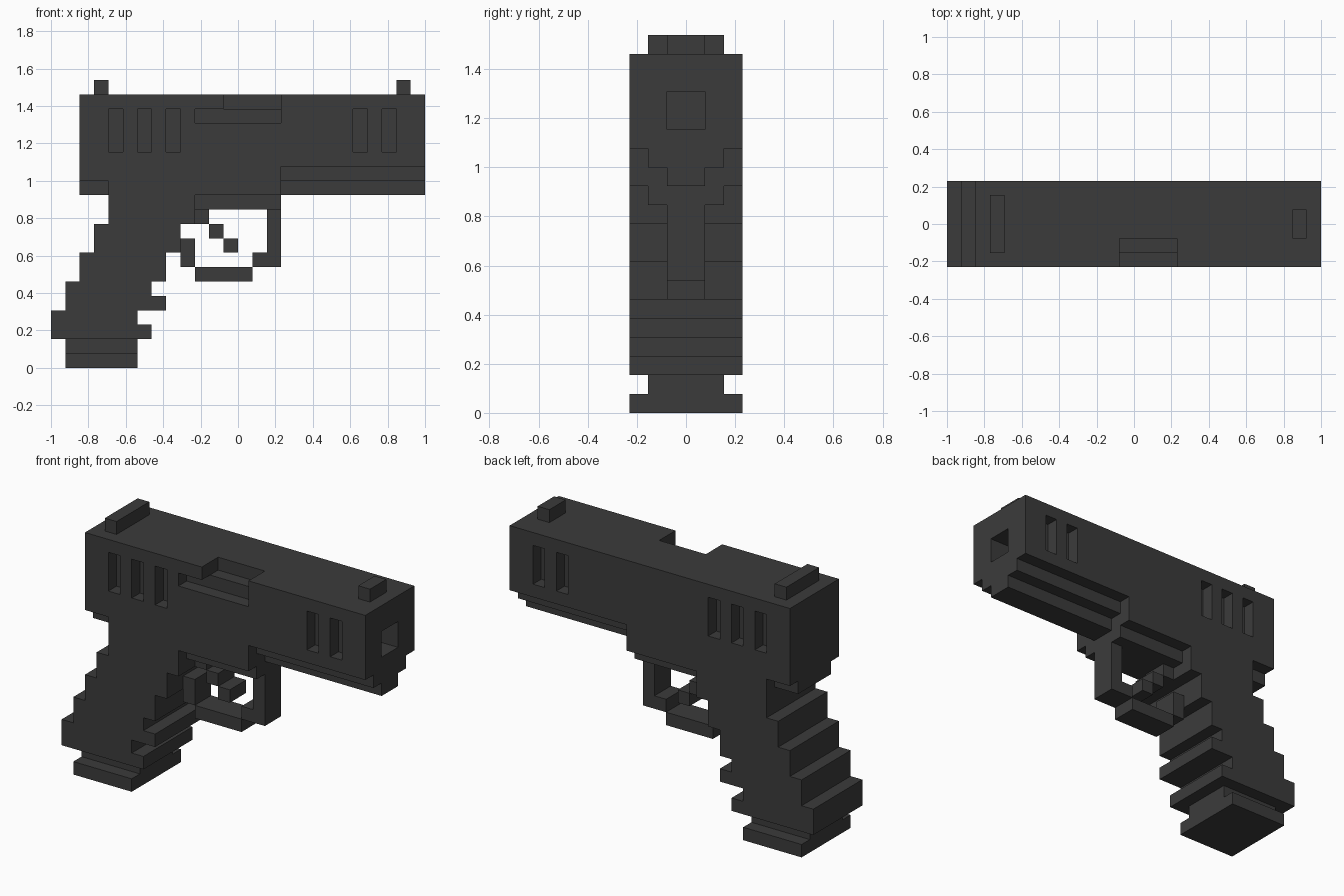
import bpy, bmesh

if "Cube" in bpy.data.objects:
    bpy.data.objects.remove(bpy.data.objects["Cube"])

U = 1 / 13  # one block; the model is 26 x 6 x 20 blocks

mat = bpy.data.materials.new("charcoal")
mat.diffuse_color = (0.044, 0.044, 0.044, 1)
mat.use_nodes = True
mat.node_tree.nodes["Principled BSDF"].inputs["Base Color"].default_value = mat.diffuse_color


def P(i, j, k):
    return (-1 + i * U, j * U, k * U)


def finish(name, bm):
    bmesh.ops.recalc_face_normals(bm, faces=bm.faces)
    me = bpy.data.meshes.new(name)
    bm.to_mesh(me)
    bm.free()
    me.materials.append(mat)
    ob = bpy.data.objects.new(name, me)
    bpy.context.collection.objects.link(ob)
    return ob


def extrude(bm, pts, j0, j1):
    """Extrude an (x, z) block outline from y = j0 to y = j1."""
    face = bm.faces.new([bm.verts.new(P(i, j0, k)) for i, k in pts])
    new = bmesh.ops.extrude_face_region(bm, geom=[face])["geom"]
    verts = [g for g in new if isinstance(g, bmesh.types.BMVert)]
    bmesh.ops.translate(bm, verts=verts, vec=(0, (j1 - j0) * U, 0))


def boxes(name, specs):
    """One object from boxes given as (i0, i1, j0, j1, k0, k1)."""
    bm = bmesh.new()
    for i0, i1, j0, j1, k0, k1 in specs:
        extrude(bm, [(i0, k0), (i1, k0), (i1, k1), (i0, k1)], j0, j1)
    return finish(name, bm)


def profile(name, pts, half):
    bm = bmesh.new()
    extrude(bm, pts, -half, half)
    return finish(name, bm)


def cut(target, cutter):
    mod = target.modifiers.new("cut", "BOOLEAN")
    mod.operation, mod.solver, mod.object = "DIFFERENCE", "EXACT", cutter
    bpy.context.view_layer.objects.active = target
    bpy.ops.object.modifier_apply(modifier=mod.name)
    bpy.data.objects.remove(cutter)


# Slide with the upper frame
slide = profile("slide", [(2, 13), (4, 13), (4, 12), (16, 12), (16, 14),
                          (26, 14), (26, 19), (2, 19)], 3)

# Side slots on both sides, muzzle hole, and ejection port
slots = [(i, i + 1, a, b, 15, 18) for i in (4, 6, 8, 21, 23)
         for a, b in ((-4, -2), (2, 4))]
cut(slide, boxes("slot_cutter", slots + [(23, 27, -1, 1, 15, 17)]))
cut(slide, boxes("port_cutter_low", [(10, 16, -4, -2, 17, 18)]))
cut(slide, boxes("port_cutter_top", [(12, 16, -4, -1, 18, 20)]))

# Sights
boxes("rear_sight", [(3, 4, -2, 2, 19, 20)])
boxes("front_sight", [(24, 25, -1, 1, 19, 20)])

# Narrow steps under the slide
boxes("front_rail", [(16, 26, -2, 2, 13, 14), (16, 26, -1, 1, 12, 13)])
boxes("rear_tang", [(2, 4, -2, 2, 12, 13)])
boxes("frame_underside", [(10, 16, -2, 2, 11, 12)])

# Stepped grip: rows of (back, front, bottom, top)
rows = [(0, 7, 2, 3), (0, 6, 3, 4), (1, 8, 4, 5), (1, 7, 5, 6),
        (2, 8, 6, 8), (3, 9, 8, 10), (4, 10, 10, 12)]
outline = [(f, k) for _, f, lo, hi in rows for k in (lo, hi)]
outline += [(b, k) for b, _, lo, hi in reversed(rows) for k in (hi, lo)]
outline = [p for n, p in enumerate(outline) if p != outline[n - 1]]
profile("grip", outline, 3)
boxes("magazine_neck", [(1, 6, -2, 2, 1, 2)])
boxes("magazine_base", [(1, 6, -3, 3, 0, 1)])

# Trigger guard and trigger
boxes("trigger_guard", [(9, 10, -1, 1, 7, 9), (10, 14, -1, 1, 6, 7),
                        (14, 15, -1, 1, 7, 8), (15, 16, -1, 1, 7, 11)])
boxes("trigger", [(10, 11, -1, 1, 10, 11), (11, 12, -1, 1, 9, 10),
                  (12, 13, -1, 1, 8, 9)])
